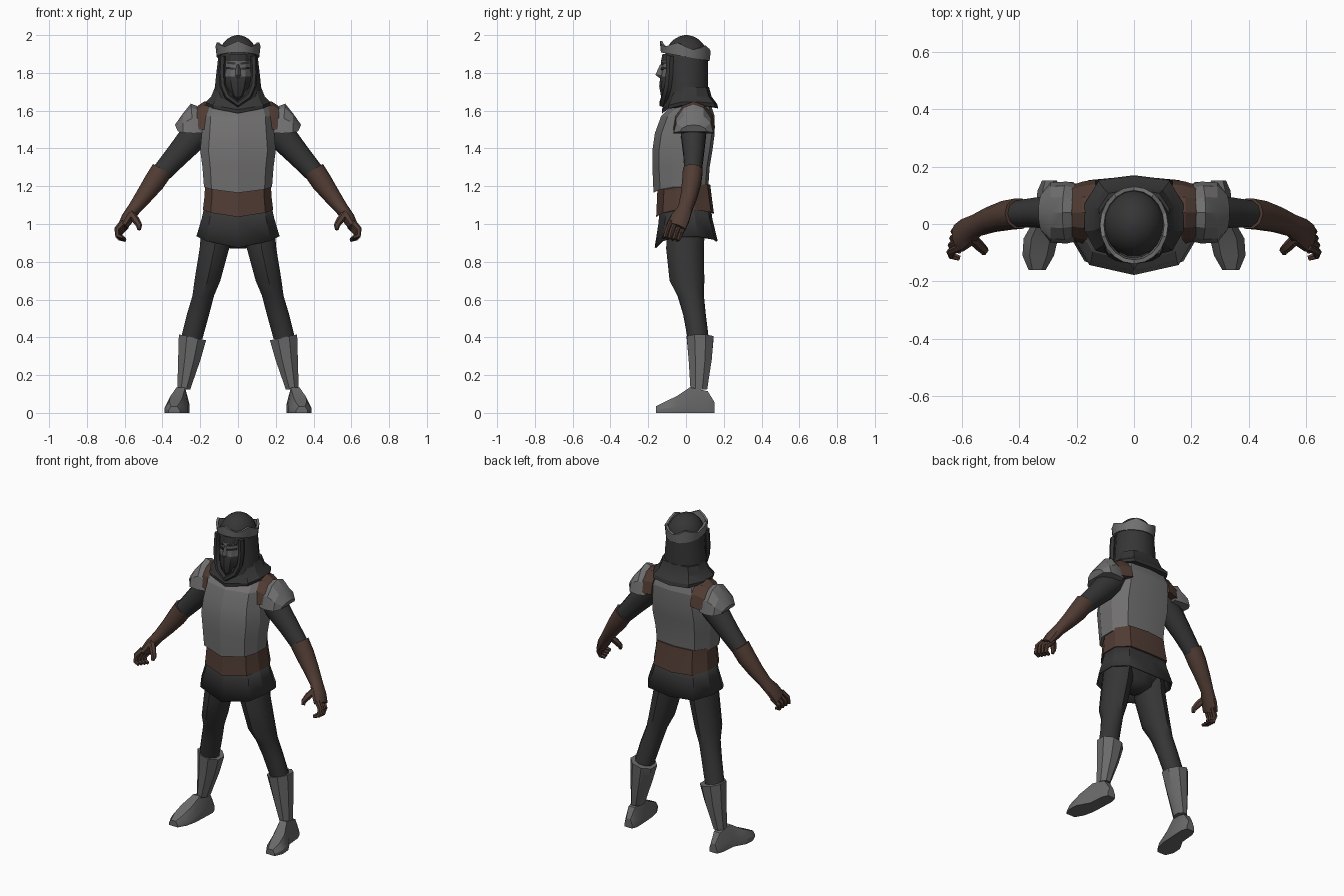
import bpy, bmesh, math
from mathutils import Vector

if "Cube" in bpy.data.objects:
    bpy.data.objects.remove(bpy.data.objects["Cube"])


def material(name, r, g, b):
    m = bpy.data.materials.new(name)
    m.diffuse_color = (r, g, b, 1)
    m.use_nodes = True
    m.node_tree.nodes["Principled BSDF"].inputs["Base Color"].default_value = m.diffuse_color
    return m


PLATE = material("plate grey", 0.165, 0.16, 0.16)
BOOT = material("boot grey", 0.145, 0.142, 0.142)
FACE = material("face grey", 0.14, 0.135, 0.135)
CLOTH = material("dark cloth", 0.036, 0.036, 0.037)
LEATHER = material("brown leather", 0.082, 0.045, 0.034)


def loft(name, rings, mats, mirror=False, caps=True, closed=False,
         rule=None, thick=0, angle=40):
    """Skin a row of equal point loops into one mesh object."""
    bm = bmesh.new()
    loops = [[bm.verts.new(p) for p in r] for r in rings]
    pairs = list(zip(loops, loops[1:]))
    if closed:
        pairs.append((loops[-1], loops[0]))
    for a, b in pairs:
        n = len(a)
        for i in range(n):
            bm.faces.new((a[i], a[(i + 1) % n], b[(i + 1) % n], b[i]))
    if caps and not closed:
        bm.faces.new(loops[0])
        bm.faces.new(loops[-1])
    bmesh.ops.recalc_face_normals(bm, faces=bm.faces)
    for f in bm.faces:
        f.smooth = True
        if rule:
            f.material_index = rule(f.calc_center_median())
    me = bpy.data.meshes.new(name)
    bm.to_mesh(me)
    bm.free()
    me.set_sharp_from_angle(angle=math.radians(angle))
    for m in mats:
        me.materials.append(m)
    ob = bpy.data.objects.new(name, me)
    bpy.context.scene.collection.objects.link(ob)
    if thick:
        s = ob.modifiers.new("thickness", 'SOLIDIFY')
        s.thickness = thick
    if mirror:
        ob.modifiers.new("mirror", 'MIRROR')
    return ob


def oval(cx, cy, z, rx, ry, n=10, slope=0):
    """Level oval loop, optionally tilted along x."""
    out = []
    for i in range(n):
        a = 2 * math.pi * (i + 0.5) / n
        out.append((cx + rx * math.cos(a), cy + ry * math.sin(a), z + slope * math.cos(a)))
    return out


def body(z, rx, yf, yb, tip=0, back_tip=0):
    """Boxy torso loop with a ridge down the front and back."""
    d = yb - yf
    half = [(0, yf, z - tip), (rx * .78, yf + .035, z - tip * .4),
            (rx, yf + d * .35, z), (rx, yf + d * .68, z),
            (rx * .72, yb - .015, z - back_tip * .6), (0, yb, z - back_tip)]
    return half + [(-x, y, h) for x, y, h in half[-2:0:-1]]


def tube(path, n=8):
    """Loops across a path of (x, y, z, radius in plane, radius along y)."""
    pts = [Vector(p[:3]) for p in path]
    rings = []
    for i, p in enumerate(pts):
        t = (pts[min(i + 1, len(pts) - 1)] - pts[max(i - 1, 0)]).normalized()
        up = Vector((0, 1, 0)) if abs(t.y) < .9 else Vector((1, 0, 0))
        u = t.cross(up).normalized()
        v = u.cross(t)
        rings.append([p + u * path[i][3] * math.cos(2 * math.pi * k / n)
                      + v * path[i][4] * math.sin(2 * math.pi * k / n) for k in range(n)])
    return rings


# Torso armour, belt, skirt and hips
loft("breastplate", [body(1.195, .18, -.172, .118, .03), body(1.30, .188, -.178, .125),
                     body(1.39, .20, -.178, .14), body(1.48, .192, -.165, .152),
                     body(1.57, .185, -.132, .152), body(1.635, .165, -.07, .13)],
     [PLATE], angle=18)
loft("belt", [body(1.21, .174, -.15, .128), body(1.14, .178, -.154, .138, .015, .01),
              body(1.075, .186, -.158, .148, .038, .02)], [LEATHER], angle=18)
loft("skirt", [body(1.10, .176, -.14, .13), body(1.03, .192, -.145, .14, .02, .005),
               body(.935, .22, -.166, .168, .06, .025)],
     [CLOTH], caps=False, thick=.01, angle=18)
loft("hips", [body(1.10, .16, -.12, .11), body(.98, .17, -.12, .11),
              body(.90, .11, -.09, .085), body(.87, .04, -.05, .05)], [CLOTH])

# Legs
loft("legs", [oval(.11, 0, 1.0, .085, .10), oval(.125, -.005, .87, .082, .10),
              oval(.162, .005, .70, .072, .092), oval(.184, .025, .62, .06, .07),
              oval(.212, .045, .52, .062, .06), oval(.246, .065, .39, .06, .056)],
     [CLOTH], mirror=True)

# Boots: flared shaft and a wedge foot
loft("boot_shafts", [oval(.241, .075, .40, .078, .077, 8, .017),
                     oval(.258, .075, .28, .064, .066, 8),
                     oval(.287, .068, .125, .037, .048, 8)], [BOOT], mirror=True)
feet = []
for y, cx, w, h in [(.152, .295, .026, .055), (.115, .297, .04, .115), (.02, .303, .042, .135),
                    (-.05, .325, .06, .088), (-.11, .334, .055, .06), (-.16, .338, .03, .035)]:
    feet.append([(cx - w, y, 0), (cx + w, y, 0), (cx + w, y, h * .4),
                 (cx + w * .55, y, h), (cx - w * .55, y, h), (cx - w, y, h * .4)])
loft("boot_feet", feet, [BOOT], mirror=True, angle=30)

# Sleeves and gauntlets
loft("sleeves", tube([(.17, .04, 1.53, .08, .075), (.25, .04, 1.445, .074, .066),
                      (.33, .04, 1.355, .062, .055), (.41, .035, 1.265, .052, .048)], 10),
     [CLOTH], mirror=True)
loft("gauntlets", tube([(.402, .036, 1.285, .058, .055), (.445, .03, 1.22, .056, .053),
                        (.50, .015, 1.145, .045, .046), (.55, -.005, 1.08, .035, .04),
                        (.585, -.03, 1.03, .034, .052), (.612, -.05, .985, .026, .052)], 10),
     [LEATHER], mirror=True)

# Curled fingers and thumb
for k in range(4):
    o = (k - 1.5) * .024
    loft("finger_%d" % (k + 1),
         tube([(.60 - o * .2, -.045 + o, 1.0 - o * .3, .017, .013),
               (.633 - o * .2, -.062 + o, .962 - o * .3, .016, .013),
               (.630 - o * .2, -.075 + o, .93 - o * .2, .014, .012),
               (.602 - o * .2, -.083 + o, .922 - o * .2, .010, .010)], 6),
         [LEATHER], mirror=True)
loft("thumb", tube([(.57, -.045, 1.06, .02, .02), (.54, -.075, 1.02, .02, .018),
                    (.522, -.092, .99, .016, .016), (.525, -.10, .97, .010, .010)], 6),
     [LEATHER], mirror=True)

# Leather shoulder pieces and domed pauldrons


def arch(x, base, top, ry, cy=.04, lean=0, n=6):
    return [(x + lean * math.sin(math.pi * i / n), cy + ry * math.cos(math.pi * i / n),
             base + (top - base) * math.sin(math.pi * i / n)) for i in range(n + 1)]


loft("shoulder_straps", [arch(.135, 1.51, 1.648, .115), arch(.18, 1.50, 1.648, .108),
                         arch(.235, 1.50, 1.61, .09)], [LEATHER], mirror=True, angle=20)
loft("pauldrons", [arch(.188, 1.482, 1.625, .098, lean=.03), arch(.235, 1.48, 1.637, .108, lean=.015),
                   arch(.292, 1.484, 1.585, .105), arch(.318, 1.49, 1.525, .07, lean=.016)],
     [PLATE], mirror=True, angle=20)

# Hood with mantle and a smooth crown of the head
loft("hood", [oval(0, .008, 1.62, .13, .12, 12), oval(0, .006, 1.69, .13, .115, 12),
              oval(0, .006, 1.77, .122, .115, 12), oval(0, .002, 1.88, .109, .118, 12)],
     [CLOTH])
dome = []
for k in range(7):
    a = math.radians(14 * k)
    dome.append(oval(0, .002, 1.87 + .13 * math.sin(a),
                     .108 * math.cos(a), .118 * math.cos(a), 16))
loft("hood_dome", dome, [CLOTH])
loft("mantle", [body(1.725, .122, -.085, .122), body(1.675, .142, -.108, .135, .02),
                body(1.645, .172, -.128, .165, .04, .01), body(1.628, .168, -.126, .17, .042, .016)],
     [CLOTH], angle=25)

# Rim around the face opening
rim = [(.082, -.085, 1.89), (.086, -.088, 1.80), (.08, -.095, 1.73), (.055, -.11, 1.675),
       (0, -.122, 1.635)]
rim += [(-x, y, z) for x, y, z in rim[-2::-1]]
loft("hood_rim", tube([(*p, .017, .022) for p in rim], 6), [CLOTH])

# Face: hood brow above, bare strip across the eyes, cloth mask below
face = []
for z, w, yf in [(1.90, .072, -.125), (1.862, .073, -.132), (1.82, .071, -.128),
                 (1.782, .07, -.136), (1.73, .063, -.142), (1.675, .034, -.132), (1.655, .015, -.115)]:
    face.append([(0, yf, z), (w * .55, yf + .012, z), (w, yf + .05, z), (w, -.03, z),
                 (-w, -.03, z), (-w, yf + .05, z), (-w * .55, yf + .012, z)])
loft("face", face, [CLOTH, FACE], rule=lambda c: 1 if 1.784 < c.z < 1.86 else 0, angle=25)
loft("nose", [[(-.01, -.12, 1.845), (.01, -.12, 1.845), (0, -.137, 1.845)],
              [(-.018, -.125, 1.785), (.018, -.125, 1.785), (0, -.162, 1.79)],
              [(-.012, -.12, 1.772), (.012, -.12, 1.772), (0, -.14, 1.772)]], [FACE], angle=10)

# Narrow eyes and brows as thin plates
for name, z, h in [("eyes", 1.822, .005), ("brows", 1.85, .006)]:
    loft(name, [[(x, y + d, z + s * h + (x - .02) * .12) for d, s in
                 ((-.004, -1), (-.004, 1), (.004, 1), (.004, -1))]
                for x, y in ((.014, -.128), (.039, -.121), (.06, -.098))],
         [CLOTH], mirror=True)

# Pointed metal circlet, tilted up at the front
N = 20
loops = [[], [], [], []]
for i in range(N):
    a = 2 * math.pi * i / N - math.pi / 2
    c, s = math.cos(a), math.sin(a)
    low = 1.886 - .022 * s
    high = 1.932 - .014 * s + (.024 if i % 4 == 0 else 0.008 if i % 2 else -.004)
    for loop, r, z in zip(loops, (0, .006, -.008, -.014), (low, high, high, low)):
        loop.append(((.113 + r) * c, -.004 + (.129 + r) * s, z))
loft("circlet", loops, [PLATE], closed=True, angle=25)
